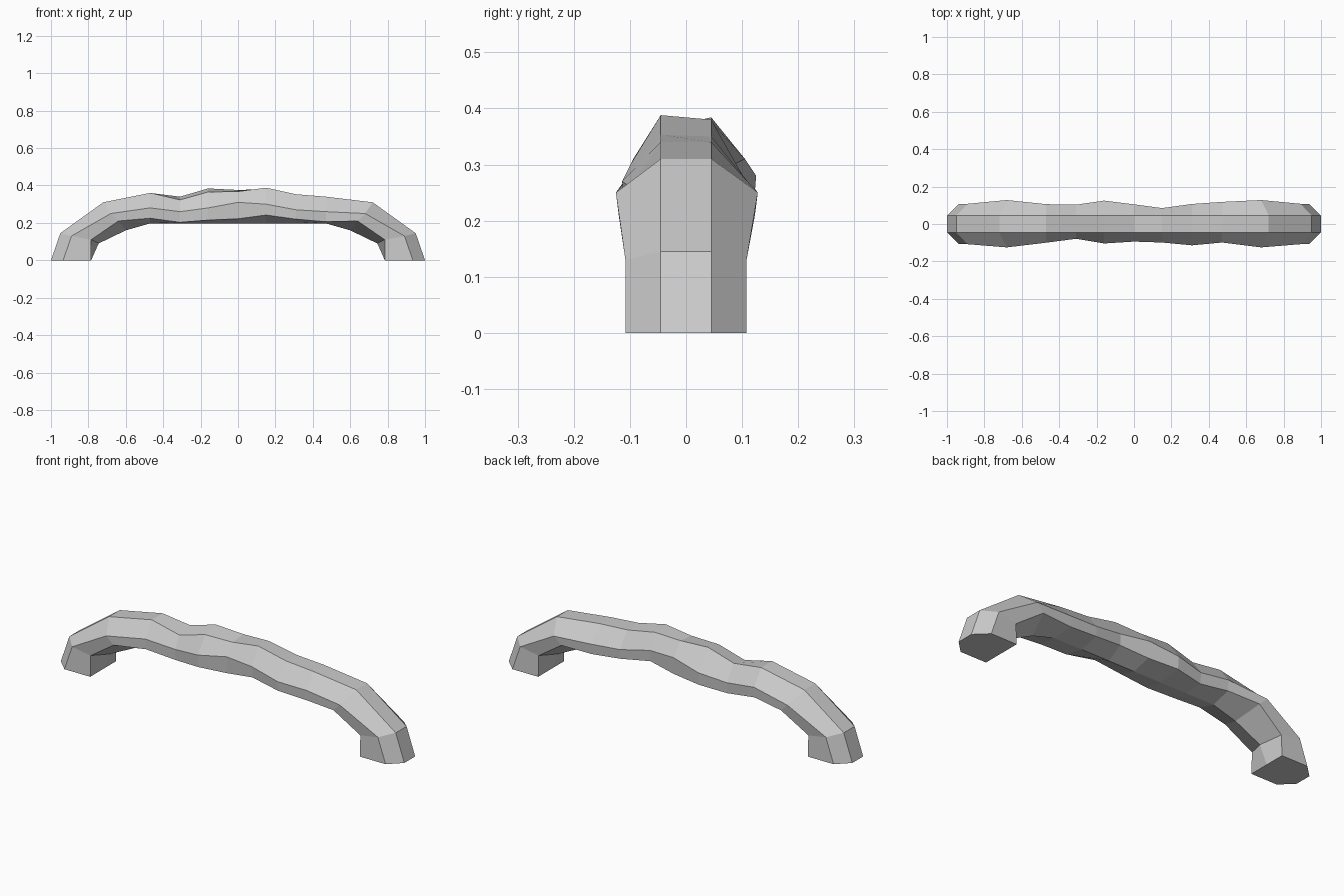
import bpy, bmesh

if "Cube" in bpy.data.objects:
    bpy.data.objects.remove(bpy.data.objects["Cube"])

# Stations along the handle, one row per ring of the uneven grip:
# outer x, z front, z back, side x, side z, inner x, z, keel x, z, half width front, back
legs = [
    (1.00, .000, .000, .935, .00, .785, .00, .785, .00, .108, .108),
    (.950, .145, .145, .890, .13, .785, .11, .745, .09, .108, .108),
    (.720, .310, .310, .680, .25, .640, .21, .600, .16, .125, .128),
]
# x, outer z front, outer z back, side z, inner z, half width front, back
grip = [
    (-.47, .360, .360, .28, .225, .100, .106),
    (-.31, .323, .340, .26, .203, .079, .103),
    (-.16, .365, .384, .28, .215, .104, .125),
    (.00, .368, .376, .31, .222, .094, .105),
    (.15, .388, .380, .30, .242, .099, .085),
    (.31, .353, .350, .27, .220, .114, .107),
    (.47, .340, .340, .26, .206, .099, .118),
]
TOP = .045


def ring(ox, zf, zb, sx, sz, ix, iz, kx, kz, wf, wb):
    return [(ox, -TOP, zf), (ox, TOP, zb), (sx, wb, sz), (ix, wb * .96 if iz else wb, iz),
            (kx, 0, kz), (ix, -wf * .96 if iz else -wf, iz), (sx, -wf, sz)]


def leg_ring(row, side):
    return ring(row[0] * side, row[1], row[2], row[3] * side, row[4],
                row[5] * side, row[6], row[7] * side, *row[8:])


rings = [leg_ring(r, -1) for r in legs]
rings += [ring(x, zf, zb, x, sz, x, iz, x, .197, wf, wb)
          for x, zf, zb, sz, iz, wf, wb in grip]
rings += [leg_ring(r, 1) for r in reversed(legs)]

# Skin the rings and cap both feet
bm = bmesh.new()
loops = [[bm.verts.new(p) for p in r] for r in rings]
for a, b in zip(loops, loops[1:]):
    n = len(a)
    for i in range(n):
        j = (i + 1) % n
        bm.faces.new((a[i], a[j], b[j], b[i]))
bm.faces.new(loops[0])
bm.faces.new(loops[-1])
bmesh.ops.recalc_face_normals(bm, faces=bm.faces)

mesh = bpy.data.meshes.new("handle")
bm.to_mesh(mesh)
bm.free()
bpy.context.collection.objects.link(bpy.data.objects.new("handle", mesh))
